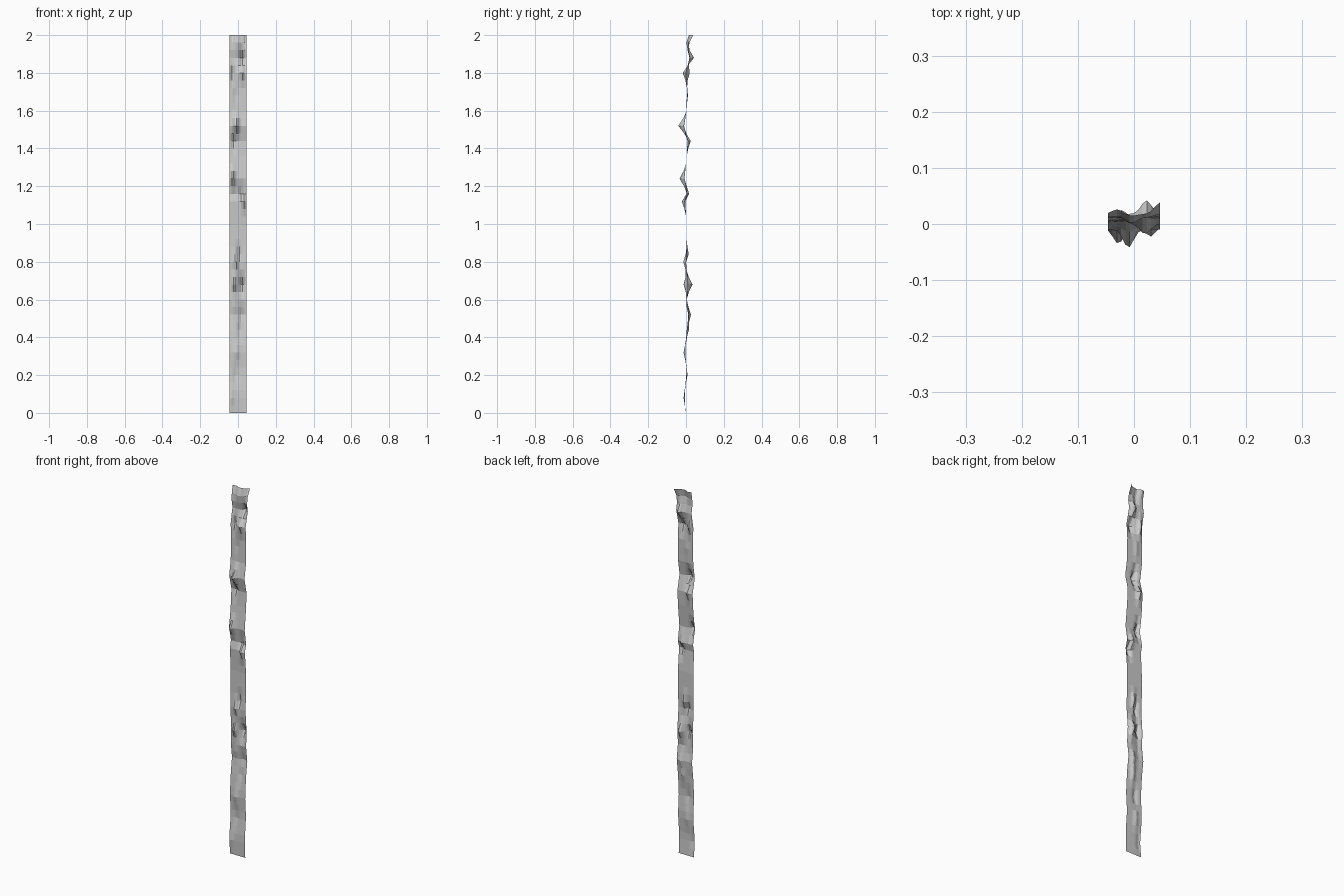
import bpy, bmesh, math

WIDTH, HEIGHT, COLS, ROWS = 0.092, 2.0, 12, 50

# gentle sway of the whole strip: (z, y)
sway = [(0, -.003), (.1, -.007), (.22, .003), (.33, -.004), (.44, .004), (.52, .014),
        (.6, .004), (.68, .008), (.8, -.001), (.88, .003), (1, .003), (1.12, -.004),
        (1.16, .005), (1.24, -.008), (1.36, .004), (1.44, .008), (1.52, -.010),
        (1.6, .003), (1.72, .005), (1.8, .000), (1.88, .018), (1.94, .008), (2, .018)]

# local crumples: (x, z, depth)
crumples = [(-.035, .08, -.007), (-.01, .2, .007), (-.01, .32, -.010), (.012, .44, .012),
            (.02, .52, .013), (-.02, .56, -.006), (-.02, .68, -.022), (.022, .68, .027),
            (-.01, .8, -.016), (.004, .84, .015), (.028, 1.12, -.022), (.02, 1.16, .016),
            (-.028, 1.24, -.027), (-.022, 1.44, .017), (-.01, 1.52, -.032),
            (-.01, 1.68, .006), (-.028, 1.8, .02), (.02, 1.8, -.018),
            (.022, 1.88, .024), (-.004, 1.96, -.010), (.046, 2, .02), (-.03, 2, .008)]


def sway_at(z):
    for (z0, y0), (z1, y1) in zip(sway, sway[1:]):
        if z <= z1 + 1e-6:
            return y0 + (y1 - y0) * (z - z0) / (z1 - z0)
    return sway[-1][1]


def depth(x, z):
    y = sway_at(z)
    for cx, cz, d in crumples:
        tent = max(0, 1 - abs(z - cz) / .06)
        y += d * tent * math.exp(-((x - cx) / .013) ** 2)
    return y


# crumpled paper-thin strip
bm = bmesh.new()
grid = []
for r in range(ROWS + 1):
    z = HEIGHT * r / ROWS
    row = []
    for c in range(COLS + 1):
        x = WIDTH * (c / COLS - .5)
        row.append(bm.verts.new((x, depth(x, z), z)))
    grid.append(row)
for r in range(ROWS):
    for c in range(COLS):
        bm.faces.new((grid[r][c], grid[r][c + 1], grid[r + 1][c + 1], grid[r + 1][c]))
mesh = bpy.data.meshes.new("crumpled_strip")
bm.to_mesh(mesh)
bm.free()
strip = bpy.data.objects.new("crumpled_strip", mesh)
bpy.context.collection.objects.link(strip)
